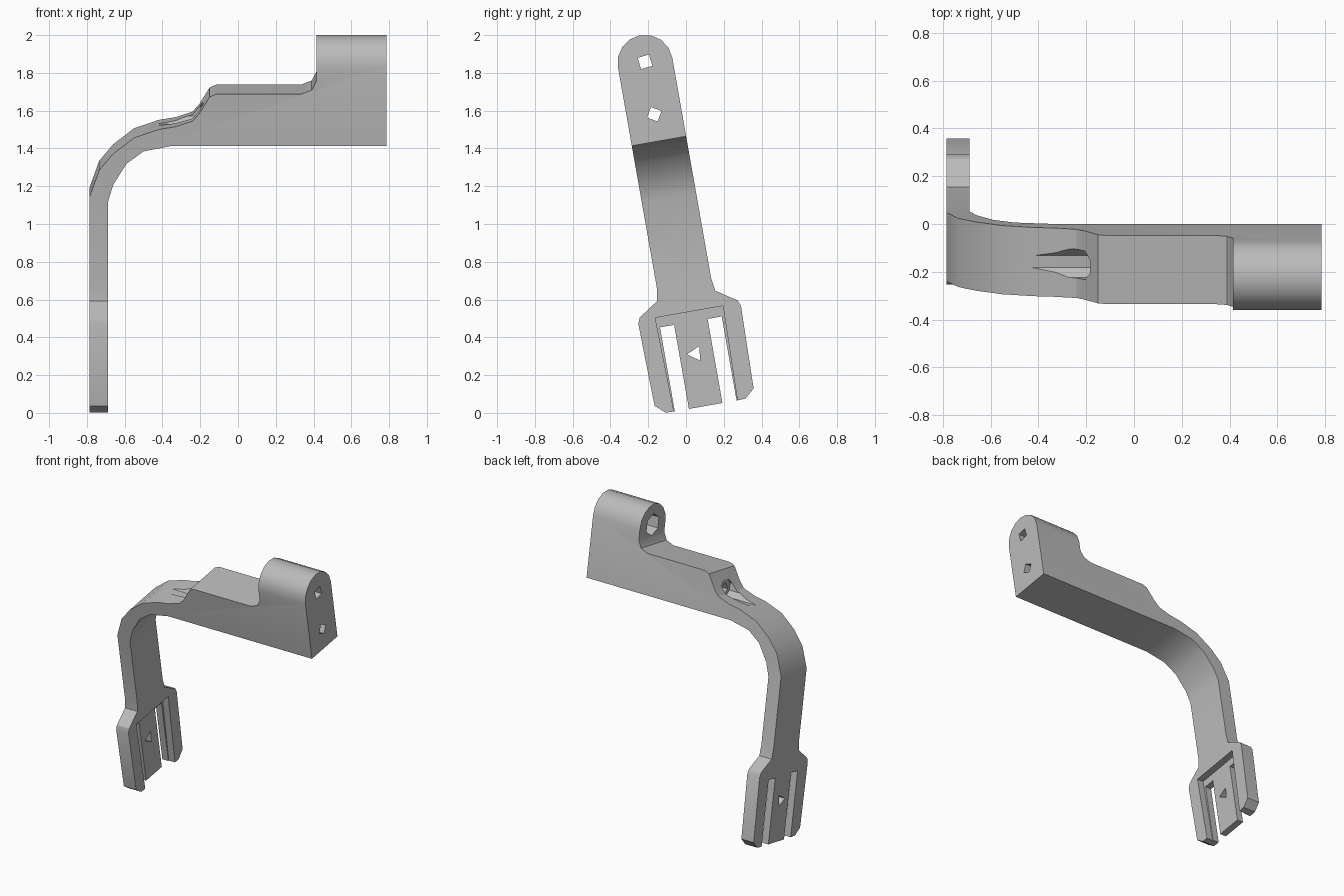
import bpy, bmesh, math
from mathutils import Matrix, Vector

cube = bpy.data.objects.get("Cube")
if cube:
    bpy.data.objects.remove(cube, do_unlink=True)

TILT = math.radians(10)   # lean of the whole bracket
MID = 0.109               # centre of the width before leaning
HALF = 0.146              # half width of arm and block

grey = bpy.data.materials.new("plain grey")
grey.use_nodes = True
colour = (0.5, 0.5, 0.5, 1)
grey.diffuse_color = colour
grey.node_tree.nodes["Principled BSDF"].inputs["Base Color"].default_value = colour


def prism(name, points, axis, start, end):
    """Extrude an outline: (x, z) points along y, or (y, z) points along x."""
    place = (lambda a, b: (a, start, b)) if axis == "y" else (lambda a, b: (start, a + MID, b))
    bm = bmesh.new()
    face = bm.faces.new([bm.verts.new(place(a, b)) for a, b in points])
    out = bmesh.ops.extrude_face_region(bm, geom=[face])
    step = Vector((0, end - start, 0) if axis == "y" else (end - start, 0, 0))
    bmesh.ops.translate(bm, vec=step, verts=[g for g in out["geom"] if isinstance(g, bmesh.types.BMVert)])
    bmesh.ops.recalc_face_normals(bm, faces=bm.faces)
    mesh = bpy.data.meshes.new(name)
    bm.to_mesh(mesh)
    bm.free()
    mesh.materials.append(grey)
    obj = bpy.data.objects.new(name, mesh)
    bpy.context.collection.objects.link(obj)
    return obj


def combine(target, tool, operation="DIFFERENCE"):
    mod = target.modifiers.new("cut", "BOOLEAN")
    mod.object, mod.operation, mod.solver = tool, operation, "EXACT"
    bpy.context.view_layer.update()
    result = target.evaluated_get(bpy.context.evaluated_depsgraph_get())
    mesh = bpy.data.meshes.new_from_object(result)
    target.modifiers.clear()
    target.data = mesh
    bpy.data.objects.remove(tool, do_unlink=True)


def ring(y, z, radius, count, turn=0):
    return [(y + radius * math.cos(turn + math.tau * i / count),
             z + radius * math.sin(turn + math.tau * i / count)) for i in range(count)]


# Side profile: upright, bend, beam, ledge and end block
side = [(-.785, -.1), (-.785, 1.17), (-.735, 1.31), (-.66, 1.4), (-.55, 1.485),
        (-.42, 1.53), (-.33, 1.545), (-.24, 1.575), (-.205, 1.615), (-.15, 1.705),
        (-.115, 1.72), (.335, 1.72), (.39, 1.742), (.415, 1.79), (.415, 2.1),
        (.785, 2.1), (.785, 1.442), (-.35, 1.442), (-.5, 1.412), (-.59, 1.346),
        (-.66, 1.234), (-.688, 1.143), (-.688, -.1)]
bracket = prism("bracket", side, "y", -.5, .7)

# End silhouette: rounded top, straight arm, fork shoulders and prong tips
right = [(.165, .018), (.215, .02), (.266, .065), (.276, .51), (.262, .54),
         (.156, .61), (HALF, .68)]
arch = [(HALF * math.cos(math.pi * i / 8), 1.865 + HALF * math.sin(math.pi * i / 8)) for i in range(9)]
left = [(-a, b) for a, b in reversed(right)]
combine(bracket, prism("silhouette", right + arch + left, "x", -1, 1), "INTERSECT")

# Recess that thins the tongue on the inner side
recess = [(-.182, .524), (.182, .524), (.168, -.1), (-.168, -.1)]
combine(bracket, prism("recess", recess, "x", -.737, -.6))

# Slots either side of the tongue
for s in (-1, 1):
    slot = [(s * .09, -.1), (s * .09, .47), (s * .166, .47), (s * .166, -.1)]
    combine(bracket, prism("slot", slot, "x", -1, -.5))

# Tongue hole, then bolt holes with wider pockets
combine(bracket, prism("tongue_hole", ring(-.005, .3, .045, 3, .95), "x", -1, -.5))
combine(bracket, prism("upper_hole", ring(0, 1.868, .044, 4, .9), "x", 0, 1))
combine(bracket, prism("upper_pocket", ring(0, 1.868, .075, 6, .5), "x", .2, .56))
combine(bracket, prism("lower_hole", ring(0, 1.586, .042, 4, .25), "x", -.5, 1))
combine(bracket, prism("lower_pocket", ring(0, 1.59, .066, 8, .4), "x", -.6, -.185))

# Lean the finished part and shade it
bracket.data.transform(Matrix.Rotation(TILT, 4, "X"))
bpy.ops.object.select_all(action="DESELECT")
bracket.select_set(True)
bpy.context.view_layer.objects.active = bracket
bpy.ops.object.shade_smooth_by_angle(angle=math.radians(30))
